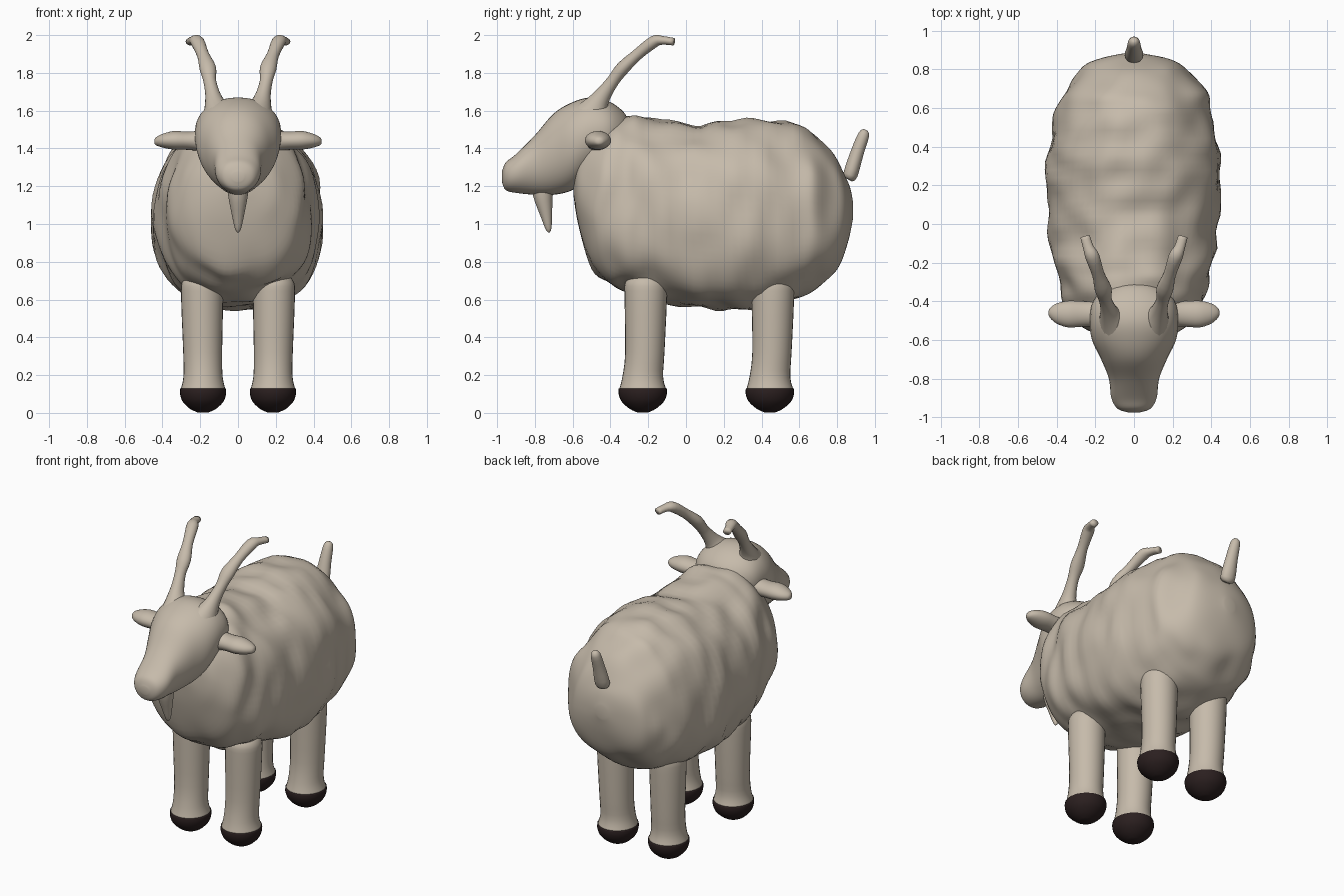
import bpy, bmesh, math
from mathutils import Vector, noise

if "Cube" in bpy.data.objects:
    bpy.data.objects.remove(bpy.data.objects["Cube"])


def material(name, rgb):
    m = bpy.data.materials.new(name)
    m.diffuse_color = (*rgb, 1)
    m.use_nodes = True
    m.node_tree.nodes["Principled BSDF"].inputs["Base Color"].default_value = m.diffuse_color
    return m


TAN = material("warm beige", (0.565, 0.495, 0.405))
DARK = material("dark hoof brown", (0.024, 0.014, 0.014))


def smooth_rows(rows, steps):
    """Catmull-Rom interpolation of every column in the ring list."""
    rows = [Vector(r) for r in rows]
    out = []
    for i in range(len(rows) - 1):
        a, b, c, d = rows[max(i - 1, 0)], rows[i], rows[i + 1], rows[min(i + 2, len(rows) - 1)]
        for k in range(steps):
            t = k / steps
            out.append(0.5 * (2 * b + (c - a) * t + (2 * a - 5 * b + 4 * c - d) * t * t
                              + (3 * b - a - 3 * c + d) * t ** 3))
    out.append(rows[-1])
    return out


def loft(name, rows, mat, axis=None, n=28, steps=3, power=2.0, lumps=0.0, egg=0.0):
    """Skin rings of (x, y, z, radius_u, radius_v); axis fixes the ring direction."""
    rings = smooth_rows(rows, steps)
    bm = bmesh.new()
    loops = []
    for i, r in enumerate(rings):
        c = Vector(r[:3])
        t = axis or (Vector(rings[min(i + 1, len(rings) - 1)][:3]) - Vector(rings[max(i - 1, 0)][:3]))
        t = Vector(t).normalized()
        ref = Vector((0, 1, 0)) if abs(t.x) > 0.8 else Vector((1, 0, 0))
        u = (ref - t * ref.dot(t)).normalized()
        v = t.cross(u)
        ring = []
        for k in range(n):
            a = 2 * math.pi * k / n
            ca, sa = math.cos(a), math.sin(a)
            d = u * (max(r[3], .002) * (1 + egg * sa) * math.copysign(abs(ca) ** (2 / power), ca)) \
                + v * (max(r[4], .002) * math.copysign(abs(sa) ** (2 / power), sa))
            p = c + d
            if lumps:
                p += d.normalized() * lumps * noise.noise(Vector((p.x * 6, p.y * 8, p.z * 4)))
            ring.append(bm.verts.new(p))
        loops.append(ring)
    for A, B in zip(loops, loops[1:]):
        for k in range(n):
            bm.faces.new((A[k], A[(k + 1) % n], B[(k + 1) % n], B[k]))
    bm.faces.new(loops[0])
    bm.faces.new(loops[-1])
    bmesh.ops.recalc_face_normals(bm, faces=bm.faces)
    for f in bm.faces:
        f.smooth = True
    me = bpy.data.meshes.new(name)
    bm.to_mesh(me)
    bm.free()
    me.materials.append(mat)
    ob = bpy.data.objects.new(name, me)
    bpy.context.collection.objects.link(ob)
    return ob


def side_profile(rows):
    """(y, top, bottom, half_width) -> loft rings."""
    return [(0, y, (t + b) / 2, w, (t - b) / 2) for y, t, b, w in rows]


# woolly body, slightly wider below
loft("woolly_body", side_profile([
    (-.595, 1.26, 1.14, .07), (-.57, 1.38, 1.00, .20), (-.5, 1.48, .77, .31), (-.4, 1.55, .67, .36),
    (-.3, 1.58, .63, .385), (-.2, 1.55, .60, .41), (0, 1.53, .57, .435), (.2, 1.54, .55, .45),
    (.4, 1.55, .555, .435), (.6, 1.52, .615, .395), (.7, 1.455, .67, .355), (.8, 1.34, .77, .27),
    (.86, 1.22, .91, .16), (.885, 1.1, 1.04, .03)]),
    TAN, axis=(0, 1, 0), n=72, steps=5, power=2.25, lumps=.03, egg=.07)

# head, from nose to the back of the skull, narrower at the jaw
loft("head", side_profile([
    (-.975, 1.275, 1.225, .03), (-.955, 1.325, 1.18, .085), (-.9, 1.37, 1.165, .117), (-.8, 1.47, 1.155, .13),
    (-.7, 1.585, 1.155, .17), (-.6, 1.645, 1.18, .217), (-.5, 1.67, 1.25, .228),
    (-.4, 1.645, 1.30, .21), (-.32, 1.58, 1.35, .13), (-.3, 1.5, 1.44, .03)]),
    TAN, axis=(0, 1, 0), n=40, steps=5, power=2.1, egg=-.08)

# beard
loft("beard", [(0, -.755, 1.22, .055, .065), (0, -.757, 1.15, .052, .052), (0, -.74, 1.05, .033, .032),
               (0, -.728, .975, .016, .016), (0, -.726, .955, .003, .004)], TAN)

# tail
loft("tail", [(0, .86, 1.235, .02, .02), (0, .87, 1.26, .048, .038), (0, .907, 1.38, .038, .035),
              (0, .942, 1.475, .029, .029), (0, .952, 1.498, .01, .01)], TAN)

for s, side in ((-1, "right"), (1, "left")):
    # ear
    loft(side + "_ear", [(s * .15, -.465, 1.44, .085, .075), (s * .215, -.465, 1.44, .066, .054),
                         (s * .27, -.465, 1.441, .066, .048),
                         (s * .34, -.466, 1.443, .069, .049), (s * .4, -.463, 1.441, .052, .036),
                         (s * .435, -.46, 1.438, .025, .02), (s * .443, -.46, 1.436, .005, .005)],
         TAN, axis=(1, 0, 0))
    # knobbly horn, flared where it leaves the skull
    loft(side + "_horn", [(s * .10, -.50, 1.57, .095, .11), (s * .122, -.47, 1.635, .056, .062),
                          (s * .135, -.435, 1.69, .039, .042),
                          (s * .15, -.385, 1.76, .034, .033), (s * .16, -.335, 1.825, .044, .036),
                          (s * .185, -.26, 1.895, .032, .03), (s * .215, -.17, 1.965, .037, .032),
                          (s * .235, -.125, 1.972, .028, .023), (s * .253, -.065, 1.965, .025, .02)],
         TAN, n=20)
    # legs and hooves
    for y, end in ((-.213, "front"), (.46, "hind")):
        x, hy = s * .185, y - .016
        loft(f"{end}_{side}_leg", [(x, hy, .12, .12, .126), (x, hy, .19, .104, .108),
                                   (s * .187, y - .005, .32, .103, .104), (s * .19, y, .6, .111, .112),
                                   (s * .19, y, .69, .107, .109), (s * .19, y, .735, .07, .07)],
             TAN, axis=(0, 0, 1))
        loft(f"{end}_{side}_hoof", [(x, hy, .003, .03, .03), (x, hy, .022, .07, .07), (x, hy, .06, .108, .112),
                                    (x, hy, .1, .122, .128), (x, hy, .129, .121, .127)],
             DARK, axis=(0, 0, 1))
